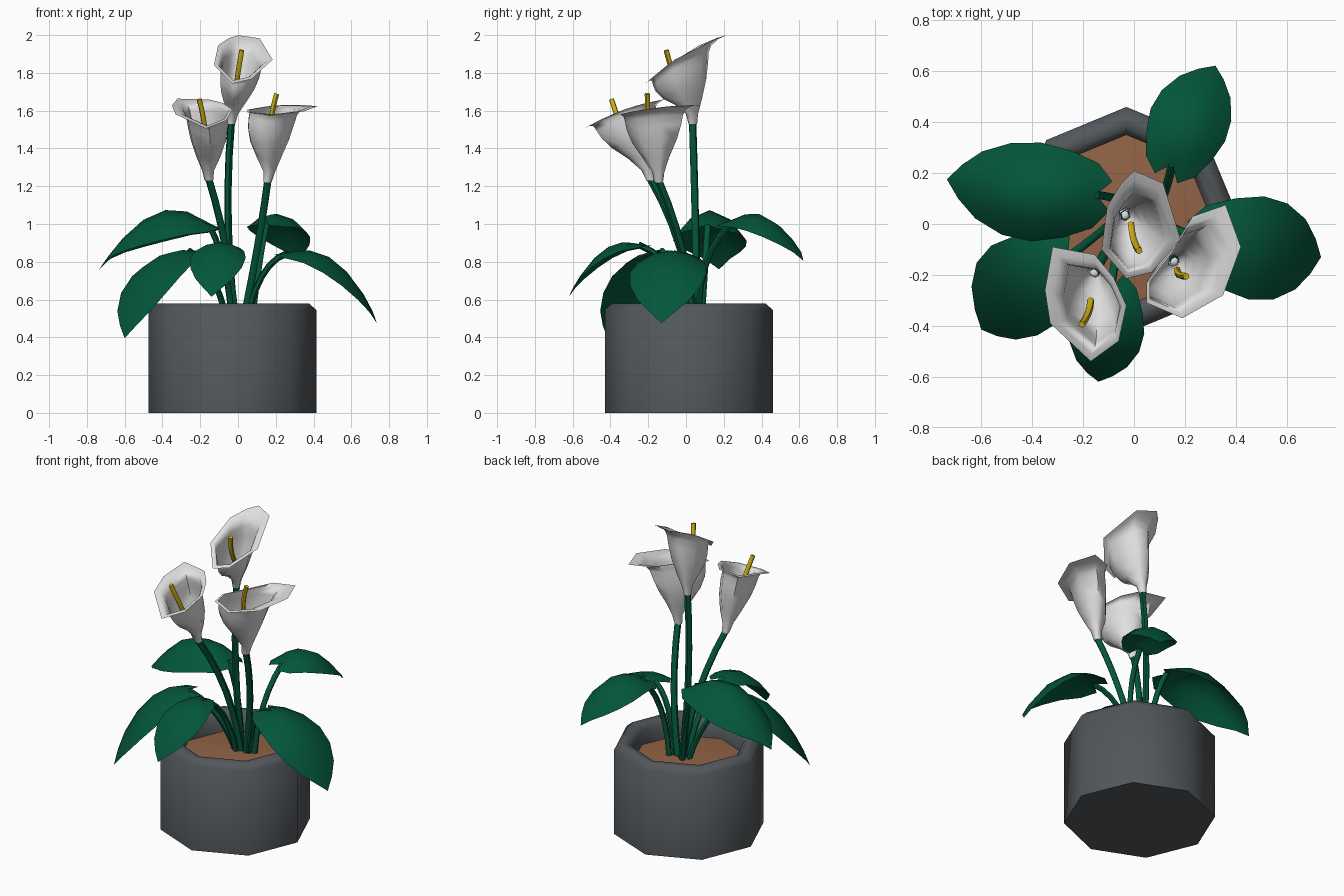
import bpy, bmesh, math
from mathutils import Vector as V

if "Cube" in bpy.data.objects:
    bpy.data.objects.remove(bpy.data.objects["Cube"])


def material(name, rgb):
    m = bpy.data.materials.new(name)
    m.diffuse_color = (*rgb, 1)
    m.use_nodes = True
    m.node_tree.nodes["Principled BSDF"].inputs["Base Color"].default_value = m.diffuse_color
    return m


GREY = material("slate grey", (0.085, 0.095, 0.105))
SOIL = material("soil brown", (0.29, 0.125, 0.062))
GREEN = material("leaf green", (0.001, 0.093, 0.043))
WHITE = material("petal white", (0.74, 0.74, 0.74))
YELLOW = material("spadix yellow", (0.65, 0.44, 0.006))


def loft(name, rings, mat, closed=True, cap_start=False, cap_end=False, angle=60):
    """Skin a list of equal-length point rings."""
    bm = bmesh.new()
    rows = [[bm.verts.new(p) for p in r] for r in rings]
    n = len(rows[0])
    for a, b in zip(rows, rows[1:]):
        for i in range(n if closed else n - 1):
            j = (i + 1) % n
            bm.faces.new((a[i], a[j], b[j], b[i]))
    if cap_start:
        bm.faces.new(rows[0][::-1])
    if cap_end:
        bm.faces.new(rows[-1])
    bmesh.ops.remove_doubles(bm, verts=bm.verts, dist=0.0005)
    bmesh.ops.recalc_face_normals(bm, faces=bm.faces)
    me = bpy.data.meshes.new(name)
    bm.to_mesh(me)
    bm.free()
    me.materials.append(mat)
    ob = bpy.data.objects.new(name, me)
    bpy.context.collection.objects.link(ob)
    bpy.ops.object.select_all(action='DESELECT')
    ob.select_set(True)
    bpy.context.view_layer.objects.active = ob
    bpy.ops.object.shade_smooth_by_angle(angle=math.radians(angle))
    return ob


def curve(a, m, b, t):
    """Quadratic path that passes through m halfway."""
    a, m, b = V(a), V(m), V(b)
    c = 2 * m - (a + b) / 2
    return a * (1 - t) ** 2 + c * 2 * t * (1 - t) + b * t * t


def tube(name, a, m, b, r, mat, steps=6, sides=6):
    rings = []
    for k in range(steps + 1):
        t = k / steps
        d = (curve(a, m, b, t + 0.01) - curve(a, m, b, t - 0.01)).normalized()
        u = d.cross(V((0.3, 1, 0.05))).normalized()
        w = d.cross(u)
        p = curve(a, m, b, t)
        rings.append([p + r * (u * math.cos(q) + w * math.sin(q))
                      for q in (2 * math.pi * i / sides for i in range(sides))])
    loft(name, rings, mat, cap_start=True, cap_end=True)


def octagon(r, z):
    return [V((-0.03 + r * math.cos(i * math.pi / 4),
               0.015 + r * math.sin(i * math.pi / 4), z)) for i in range(8)]


# Pot with bevelled rim, and slightly mounded soil
loft("pot", [octagon(r, z) for r, z in
             ((0.445, 0), (0.445, 0.545), (0.405, 0.58), (0.365, 0.578),
              (0.335, 0.545), (0.335, 0.43))], GREY, cap_start=True, cap_end=True)
loft("soil", [octagon(r, z) for r, z in ((0.335, 0.452), (0.2, 0.467), (0.0, 0.475))],
     SOIL)


# Leaves: midrib curve, width profile, drooping sides and lobed base
def leaf(name, root, bend, a, m, b, half, droop):
    tube(name + "_stalk", root, bend, a, 0.017, GREEN)
    d = V(b) - V(a)
    d.z = 0
    d.normalize()
    side = V((-d.y, d.x, 0))
    profile = ((0, 0.3), (0.08, 0.66), (0.22, 0.88), (0.42, 1), (0.62, 0.93),
               (0.8, 0.68), (0.92, 0.34), (1, 0))
    rings = []
    for t, w in profile:
        p = curve(a, m, b, t)
        back = 0.06 * max(0, 1 - t * 4)
        rings.append([p + side * s * w * half - V((0, 0, droop * (s * w) ** 2))
                      - d * back * abs(s) for s in (-1, -0.55, 0, 0.55, 1)])
    loft(name, rings, GREEN, closed=False)


leaf("right_leaf", (0.04, 0.05, 0.45), (0.125, 0.0, 0.72),
     (0.26, -0.06, 0.845), (0.52, -0.1, 0.8), (0.735, -0.13, 0.475), 0.205, 0.085)
leaf("back_leaf", (0.07, 0.07, 0.45), (0.11, 0.1, 0.77),
     (0.15, 0.235, 1.0), (0.225, 0.42, 1.04), (0.32, 0.622, 0.805), 0.16, 0.09)
leaf("left_back_leaf", (-0.03, 0.08, 0.45), (-0.07, 0.1, 0.76),
     (-0.15, 0.115, 0.99), (-0.43, 0.13, 1.06), (-0.735, 0.175, 0.76), 0.195, 0.16)
leaf("left_leaf", (-0.05, 0.05, 0.45), (-0.13, -0.03, 0.7),
     (-0.26, -0.13, 0.86), (-0.46, -0.26, 0.76), (-0.6, -0.415, 0.395), 0.2, 0.07)
leaf("front_leaf", (-0.03, 0.03, 0.45), (-0.06, -0.07, 0.74),
     (-0.09, -0.25, 0.89), (-0.11, -0.44, 0.86), (-0.14, -0.62, 0.615), 0.148, 0.06)


# Flowers: stem, trumpet petal lofted from a round neck to a wide lip, spadix
def flower(name, root, bend, base, rim, z0, slope, arch, spadix, lean):
    tube(name + "_stem", root, bend, base, 0.02, GREEN)
    ys = [y for x, y in rim]
    mid, half = (max(ys) + min(ys)) / 2, (max(ys) - min(ys)) / 2
    rim = [V((x, y, z0 + slope * y + arch * (1 - ((y - mid) / half) ** 2)))
           for x, y in rim]
    c = sum(rim, V()) / 8
    base = V(base)
    # height, size, roundness and share of the throat's lean
    steps = ((0.08, 0, 1, 0), (-0.03, 0.12, 1, 0), (0.12, 0.17, 1, 0),
             (0.32, 0.36, 0.7, 0.4), (0.55, 0.56, 0.3, 0.8), (0.75, 0.66, 0.1, 1),
             (0.88, 0.69, 0, 1), (0.96, 0.74, 0, 0.8), (1.0, 0.86, 0, 0.3),
             (1.0, 1.0, 0, 0))
    rings = []
    for t, f, rnd, share in steps:
        ring = []
        for p in rim:
            flat = V((p.x - c.x, p.y - c.y, 0)).normalized() * 0.19
            ring.append(base.lerp(c, t) + (p - c).lerp(flat, rnd) * f + V(lean) * share)
        rings.append(ring)
    loft(name + "_petal", rings, WHITE, angle=70)
    tube(name + "_spadix", *spadix, 0.014, YELLOW, steps=4)


flower("top_flower", (-0.01, 0.06, 0.45), (-0.052, 0.05, 1.0), (-0.035, 0.035, 1.54),
       ((0.0, 0.21), (0.115, 0.16), (0.183, -0.06), (0.07, -0.19), (-0.03, -0.215),
        (-0.128, -0.1), (-0.105, 0.07), (-0.05, 0.16)), 1.873, 0.6, 0.035,
       ((-0.012, 0.0, 1.7), (0.0, -0.065, 1.8), (0.02, -0.105, 1.92)), (0, -0.03, -0.015))
flower("left_flower", (-0.01, 0.05, 0.45), (-0.065, -0.03, 0.87), (-0.155, -0.19, 1.24),
       ((-0.32, -0.09), (-0.155, -0.12), (-0.08, -0.21), (-0.03, -0.32),
        (-0.06, -0.46), (-0.17, -0.54), (-0.33, -0.39), (-0.35, -0.26)), 1.695, 0.35,
       0.025, ((-0.17, -0.3, 1.44), (-0.18, -0.35, 1.54), (-0.205, -0.395, 1.66)),
       (0.02, -0.02, 0))
flower("right_flower", (0.02, 0.05, 0.45), (0.1, -0.02, 0.86), (0.158, -0.145, 1.23),
       ((0.36, 0.075), (0.42, -0.09), (0.35, -0.28), (0.19, -0.37), (0.05, -0.31),
        (0.05, -0.23), (0.15, -0.1), (0.23, 0.03)), 1.62, 0.12, 0.015,
       ((0.17, -0.18, 1.44), (0.178, -0.2, 1.57), (0.205, -0.205, 1.69)),
       (-0.04, -0.02, 0))
